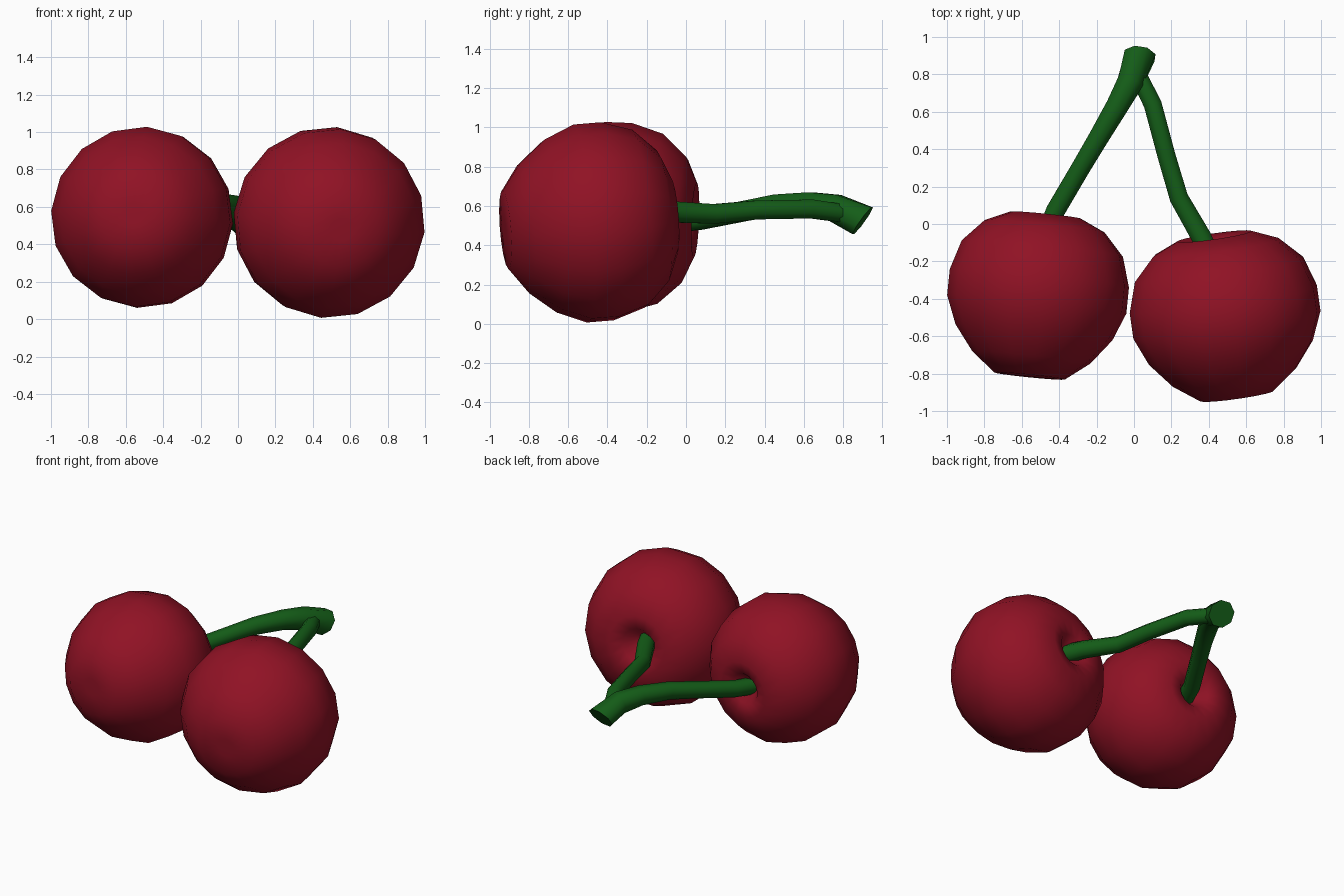
import bpy, bmesh, math
from mathutils import Vector

if "Cube" in bpy.data.objects:
    bpy.data.objects.remove(bpy.data.objects["Cube"])


def material(name, color):
    m = bpy.data.materials.new(name)
    m.diffuse_color = color
    m.use_nodes = True
    m.node_tree.nodes["Principled BSDF"].inputs["Base Color"].default_value = m.diffuse_color
    return m


RED = material("cherry_red", (0.28, 0.006, 0.018, 1))
GREEN = material("stem_green", (0.007, 0.11, 0.009, 1))


def loft(name, rings, mat, angle):
    """Skin a list of equal rings, closing both ends."""
    bm = bmesh.new()
    vr = [[bm.verts.new(p) for p in ring] for ring in rings]
    n = len(vr[0])
    for a, b in zip(vr, vr[1:]):
        for i in range(n):
            j = (i + 1) % n
            bm.faces.new((a[i], a[j], b[j], b[i]))
    bm.faces.new(vr[0])
    bm.faces.new(vr[-1])
    bmesh.ops.recalc_face_normals(bm, faces=bm.faces)
    me = bpy.data.meshes.new(name)
    bm.to_mesh(me)
    bm.free()
    me.materials.append(mat)
    ob = bpy.data.objects.new(name, me)
    bpy.context.collection.objects.link(ob)
    bpy.ops.object.select_all(action='DESELECT')
    ob.select_set(True)
    bpy.context.view_layer.objects.active = ob
    bpy.ops.object.shade_smooth_by_angle(angle=math.radians(angle))
    return ob


def circle(center, axis, ref, r, n, phase=0.0):
    """Ring of n points around an axis."""
    u = (ref - axis * ref.dot(axis)).normalized()
    v = u.cross(axis)
    return [center + r * (u * math.cos(t) + v * math.sin(t))
            for t in (phase + 2 * math.pi * i / n for i in range(n))]


# Fruit profile: radius, height along the stem axis, with a dimple on top
PROFILE = [(.06, -.44), (.2, -.435), (.335, -.335), (.445, -.2), (.508, -.05),
           (.508, .09), (.457, .25), (.34, .37), (.2, .43), (.11, .41), (.05, .34)]


def cherry(name, center, axis, width, phase):
    c, a = Vector(center), Vector(axis).normalized()
    rings = [circle(c + a * h, a, Vector((1, 0, 0)), r * width, 16, math.radians(phase))
             for r, h in PROFILE]
    loft(name, rings, RED, 180)


def stem(name, path, end_dir=None):
    """Eight-sided tube; each path entry is x, y, z, radius."""
    pts = [Vector(p[:3]) for p in path]
    rings = []
    for i, p in enumerate(pts):
        d = (pts[min(i + 1, len(pts) - 1)] - pts[max(i - 1, 0)]).normalized()
        if end_dir and i == len(pts) - 1:
            d = Vector(end_dir).normalized()
        rings.append(circle(p, d, Vector((0, 0, 1)), path[i][3], 8, math.pi / 8))
    loft(name, rings, GREEN, 50)


# Two fruits
cherry("left_cherry", (-.515, -.38, .545), (.1, .99, -.04), .95, -4)
cherry("right_cherry", (.49, -.49, .515), (-.14, .98, .08), 1.0, -6)

# Main stem with its cut end, and the side stem joining it
stem("left_stem", [(-.47, -.06, .515, .055), (-.42, .07, .53, .055), (-.285, .3, .575, .055),
                   (-.19, .46, .605, .058), (-.09, .63, .61, .065), (-.02, .76, .59, .075),
                   (.03, .9, .525, .09)], (.12, .8, -.58))
stem("right_stem", [(.41, -.19, .57, .062), (.36, -.07, .57, .058), (.24, .14, .56, .054),
                    (.175, .36, .58, .052), (.1, .64, .585, .052), (.03, .78, .565, .05)])
